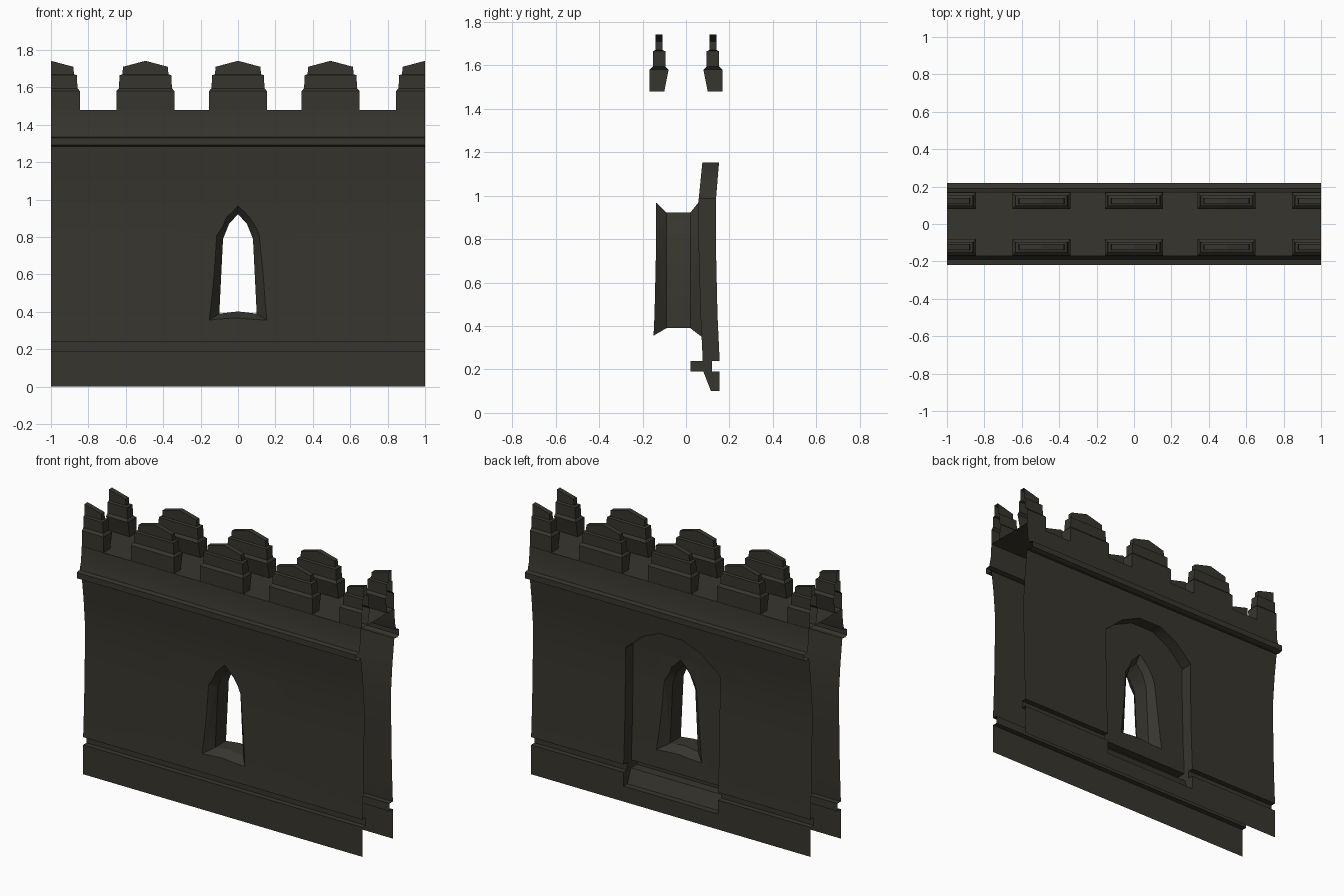
import bpy, bmesh, math

if "Cube" in bpy.data.objects:
    bpy.data.objects.remove(bpy.data.objects["Cube"])

stone = bpy.data.materials.new("dark olive stone")
stone.diffuse_color = (0.038, 0.036, 0.027, 1)
stone.use_nodes = True
stone.node_tree.nodes["Principled BSDF"].inputs["Base Color"].default_value = stone.diffuse_color


def add_object(name, bm, cutter=False):
    bmesh.ops.recalc_face_normals(bm, faces=bm.faces)
    me = bpy.data.meshes.new(name)
    bm.to_mesh(me)
    bm.free()
    ob = bpy.data.objects.new(name, me)
    bpy.context.collection.objects.link(ob)
    me.materials.append(stone)
    ob.hide_render = cutter
    return ob


def loft(bm, rings):
    """Closed solid through equal-length rings of points."""
    vs = [[bm.verts.new(p) for p in r] for r in rings]
    n = len(vs[0])
    for a, b in zip(vs, vs[1:]):
        for i in range(n):
            j = (i + 1) % n
            bm.faces.new((a[i], a[j], b[j], b[i]))
    bm.faces.new(vs[0])
    bm.faces.new(vs[-1])


def boolean(ob, cutter, op):
    m = ob.modifiers.new("cut", 'BOOLEAN')
    m.operation, m.solver, m.object = op, 'EXACT', cutter
    dg = bpy.context.evaluated_depsgraph_get()
    me = bpy.data.meshes.new_from_object(ob.evaluated_get(dg))
    ob.modifiers.clear()
    ob.data = me
    bpy.data.objects.remove(cutter)


def open_up(ob):
    """Modular piece: no faces at the two ends or the underside."""
    bm = bmesh.new()
    bm.from_mesh(ob.data)
    bottom = min(v.co.z for v in bm.verts)
    kill = [f for f in bm.faces
            if all(abs(v.co.x) > 0.999 for v in f.verts) and abs(f.normal.x) > 0.9
            or all(v.co.z < bottom + 0.001 for v in f.verts)]
    bmesh.ops.delete(bm, geom=kill, context='FACES')
    bm.to_mesh(ob.data)
    bm.free()
    bpy.ops.object.select_all(action='DESELECT')
    ob.select_set(True)
    bpy.context.view_layer.objects.active = ob
    bpy.ops.object.shade_smooth_by_angle(angle=math.radians(25))


# wall body: half profile (depth, height) mirrored and swept along x
side = [(.155, 0), (.155, .19), (.12, .19), (.12, .24), (.155, .24),
        (.145, .45), (.137, .8), (.137, .97), (.15, 1.13), (.17, 1.29),
        (.20, 1.285), (.22, 1.293), (.22, 1.33), (.19, 1.335),
        (.176, 1.39), (.17, 1.48)]
prof = side + [(-y, z) for y, z in reversed(side)]
bm = bmesh.new()
loft(bm, [[(x, y, z) for y, z in prof] for x in (-1, 1)])
wall = add_object("wall", bm)

# niche in the back: swept recess profile limited by an arched outline
niche = [(.4, .10), (.115, .10), (.08, .19), (.02, .19), (.02, .24), (.077, .24),
         (.067, .45), (.057, .8), (.057, .97), (.075, 1.15), (.075, 1.3), (.4, 1.3)]
bm = bmesh.new()
loft(bm, [[(x, y, z) for y, z in niche] for x in (-.338, .338)])
recess = add_object("niche_cutter", bm, True)
arch = [(.5, .0), (.5, .988), (.338, .988), (.215, 1.095), (.083, 1.153)]
arch = arch + [(-x, z) for x, z in reversed(arch)]
bm = bmesh.new()
loft(bm, [[(x, y, z) for x, z in arch] for y in (-.2, .6)])
boolean(recess, add_object("arch_cutter", bm, True), 'INTERSECT')
boolean(wall, recess, 'DIFFERENCE')

# pointed window: straight tunnel with splayed edges on both faces
inner = [(0, .402), (.10, .39), (.08, .79), (.048, .87), (0, .922)]
outer = [(0, .37), (.15, .358), (.12, .81), (.065, .91), (0, .975)]


def window_ring(y, t):
    h = [(a + t * (c - a), b + t * (d - b)) for (a, b), (c, d) in zip(inner, outer)]
    return [(x, y, z) for x, z in h + [(-x, z) for x, z in h[-2:0:-1]]]


bm = bmesh.new()
loft(bm, [window_ring(y, t) for y, t in
          ((-.20, 2), (-.09, 0), (.02, 0), (.104, 2))])
boolean(wall, add_object("window_cutter", bm, True), 'DIFFERENCE')
open_up(wall)

# merlons: stepped tiers (height, half width, outer depth, inner depth), peaked top
tiers = [(1.48, .155, .168, .10), (1.58, .155, .168, .08), (1.595, .142, .153, .095),
         (1.665, .138, .153, .095), (1.67, .123, .140, .108), (1.71, .12, .140, .108)]


def merlon(cx, s):
    bm = bmesh.new()
    clip = lambda v: max(-1, min(1, v))
    rings = []
    for i, (z, w, yo, yi) in enumerate(tiers):
        x0, x1 = clip(cx - w), clip(cx + w)
        zc = 1.742 if i == len(tiers) - 1 else z
        rings.append([(x0, s * yo, z), (cx, s * yo, zc), (x1, s * yo, zc if x1 == cx else z),
                      (x1, s * yi, zc if x1 == cx else z), (cx, s * yi, zc), (x0, s * yi, z)])
        if x0 == cx:
            rings[-1][0] = (x0, s * yo, zc)
            rings[-1][5] = (x0, s * yi, zc)
    loft(bm, rings)
    # split the top along its ridge
    bm.verts.ensure_lookup_table()
    top = bm.verts[-6:]
    bmesh.ops.connect_verts(bm, verts=[top[1], top[4]])
    bmesh.ops.remove_doubles(bm, verts=bm.verts, dist=1e-5)
    return add_object("merlon", bm)


for s in (-1, 1):
    for cx in (-1, -.495, 0, .495, 1):
        open_up(merlon(cx, s))
